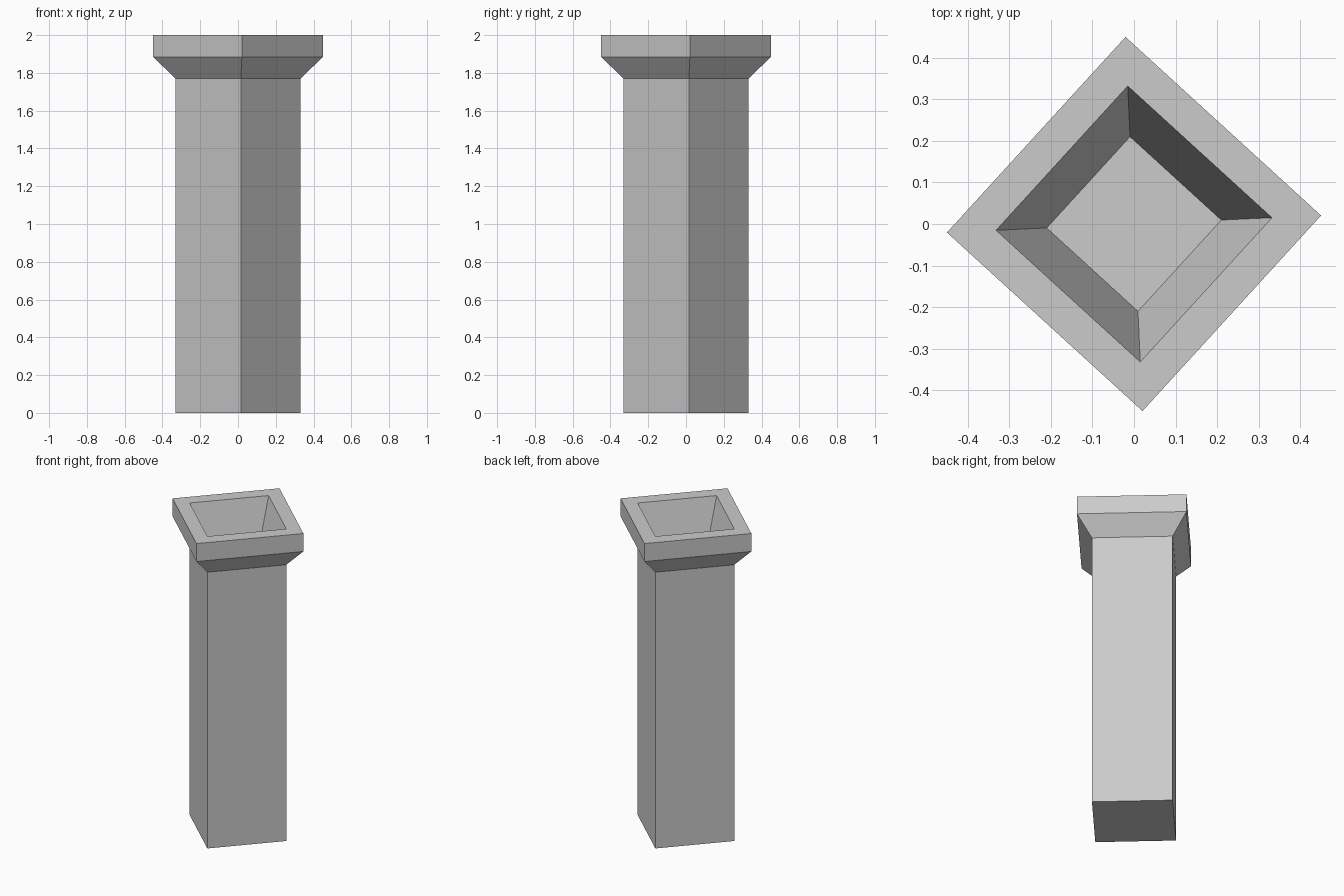
import bpy, bmesh, math

if "Cube" in bpy.data.objects:
    bpy.data.objects.remove(bpy.data.objects["Cube"])

TURN = math.radians(2.6)   # slight twist of the square plan

# (corner radius, height) from the foot, over the flared cap, into the recess
PROFILE = [
    (0.332, 0.0), (0.332, 1.77),     # shaft
    (0.45, 1.885), (0.45, 2.0),      # flare and cap
    (0.332, 2.0), (0.21, 1.66),      # rim and tapered recess
]


def square_ring(bm, radius, z):
    return [bm.verts.new((radius * math.cos(TURN + i * math.pi / 2),
                          radius * math.sin(TURN + i * math.pi / 2), z))
            for i in range(4)]


bm = bmesh.new()
rings = [square_ring(bm, r, z) for r, z in PROFILE]

# side walls between neighbouring rings
for low, high in zip(rings, rings[1:]):
    for i in range(4):
        j = (i + 1) % 4
        bm.faces.new((low[i], low[j], high[j], high[i]))

# foot and recess floor
bm.faces.new(rings[0][::-1])
bm.faces.new(rings[-1])

mesh = bpy.data.meshes.new("square_post")
bm.to_mesh(mesh)
bm.free()
bpy.context.collection.objects.link(bpy.data.objects.new("square_post", mesh))
